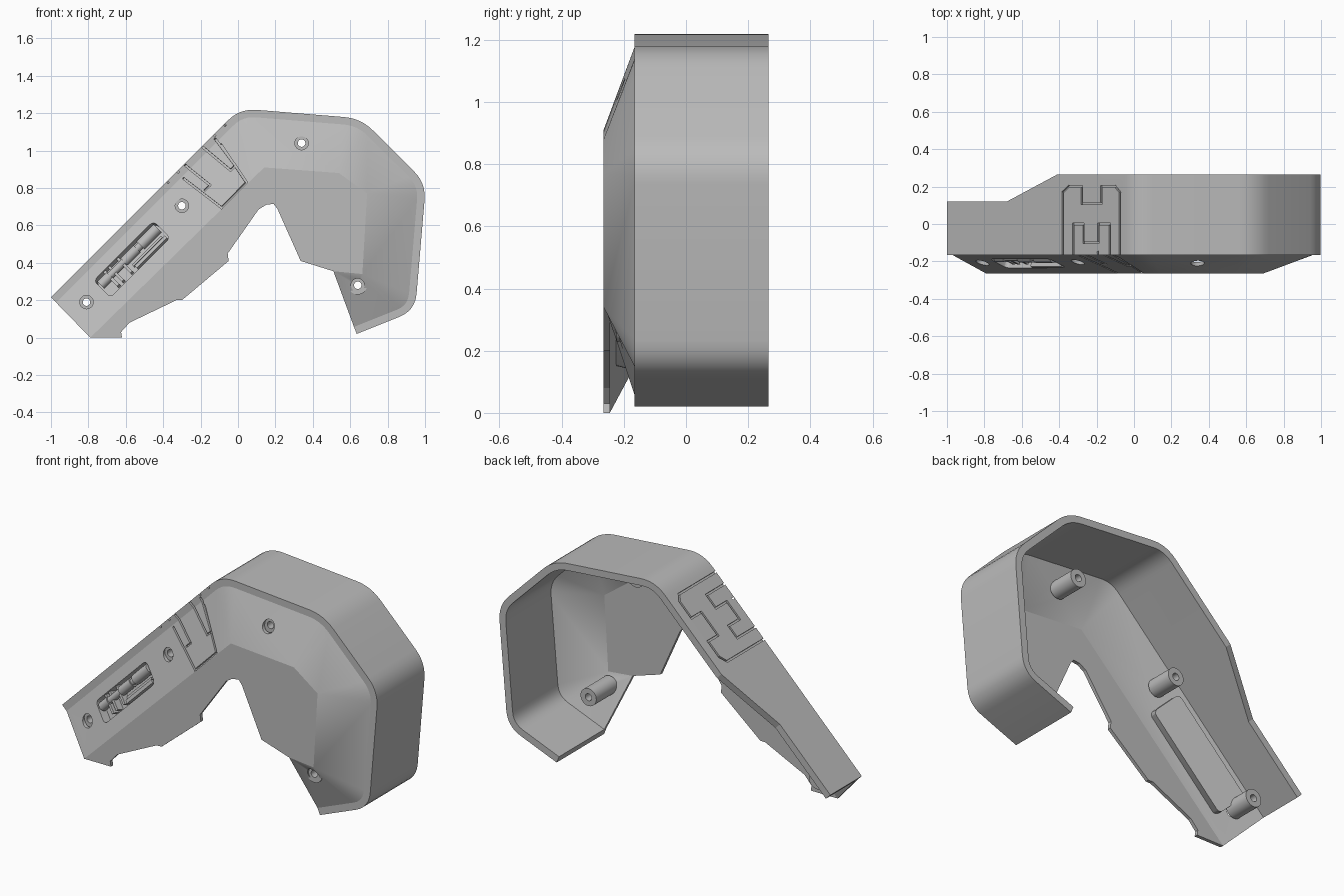
import bpy, bmesh, math
from mathutils import Matrix, Vector

if "Cube" in bpy.data.objects:
    bpy.data.objects.remove(bpy.data.objects["Cube"])

grey = bpy.data.materials.new("plain_grey")
grey.use_nodes = True
GREY = (0.5, 0.5, 0.5, 1)
grey.diffuse_color = GREY
grey.node_tree.nodes["Principled BSDF"].inputs["Base Color"].default_value = GREY

RIM, FRONT, BACK, THICK, LIP = -0.165, -0.265, 0.265, 0.02, 0.04
ARC = 7


def finish(name, bm, matrix=None):
    bmesh.ops.recalc_face_normals(bm, faces=bm.faces)
    mesh = bpy.data.meshes.new(name)
    bm.to_mesh(mesh)
    bm.free()
    if matrix:
        mesh.transform(matrix)
    mesh.materials.append(grey)
    ob = bpy.data.objects.new(name, mesh)
    bpy.context.collection.objects.link(ob)
    return ob


def activate(ob):
    bpy.ops.object.select_all(action='DESELECT')
    ob.select_set(True)
    bpy.context.view_layer.objects.active = ob


def cut(ob, cutter):
    mod = ob.modifiers.new("cut", 'BOOLEAN')
    mod.operation, mod.solver, mod.object = 'DIFFERENCE', 'EXACT', cutter
    mod.use_self = True
    activate(ob)
    bpy.ops.object.modifier_apply(modifier=mod.name)


def smooth(ob, degrees):
    activate(ob)
    bpy.ops.object.shade_smooth_by_angle(angle=math.radians(degrees))


def add_box(bm, centre, size, turn=0):
    m = Matrix.Translation(centre) @ Matrix.Rotation(turn, 4, 'Z') @ Matrix.Diagonal((*size, 1))
    return bmesh.ops.create_cube(bm, size=1, matrix=m)["verts"]


def add_rod(bm, centre, radius, length, axis):
    m = Matrix.Translation(centre) @ Matrix.Rotation(math.pi / 2, 4, axis)
    bmesh.ops.create_cone(bm, cap_ends=True, segments=32, radius1=radius,
                          radius2=radius, depth=length, matrix=m)


def add_grooves(bm, points, width=0.011, depth=0.024):
    for p, q in zip(points, points[1:]):
        p, q = Vector(p), Vector(q)
        d = q - p
        mid = (p + q) / 2
        add_box(bm, (mid.x, mid.y, 0), (d.length + width, width, depth), math.atan2(d.y, d.x))


# Rounded rim path
corners = [Vector(c) for c in ((-1, 0.215), (0.01, 1.225), (0.657, 1.172),
                               (1.005, 0.825), (0.947, 0.145), (0.635, 0.02))]
outer = [corners[0]]
for a, b, c in zip(corners, corners[1:], corners[2:]):
    p, q = b + (a - b).normalized() * 0.09, b + (c - b).normalized() * 0.09
    for i in range(ARC):
        t = i / (ARC - 1)
        outer.append(p * (1 - t) ** 2 + b * 2 * t * (1 - t) + q * t * t)
outer.append(corners[-1])
# Points where the back edge of the wall steps down along the arm
ARM = corners[0]
steps = [Vector((x, x + 1.215)) for x in (-0.68, -0.41)]


def inset(path):
    result = []
    for i, p in enumerate(path):
        d = (path[min(i + 1, len(path) - 1)] - path[max(i - 1, 0)]).normalized()
        result.append(p + Vector((d.y, -d.x)) * LIP)
    return result


inner = inset(outer)


# Side wall
def back_edge(x):
    return 0.12 + (BACK - 0.12) * min(1, max(0, (x + 0.68) / 0.27))


wall_path = outer[:1] + steps + outer[1:]
bm = bmesh.new()
rings = []
for o, n in zip(wall_path, inset(wall_path)):
    y = back_edge(o.x)
    rings.append([bm.verts.new(v) for v in ((o.x, RIM, o.y), (o.x, y, o.y),
                                            (n.x, y, n.y), (n.x, RIM, n.y))])
for r, s in zip(rings, rings[1:]):
    for k in range(4):
        bm.faces.new((r[k], r[k - 1], s[k - 1], s[k]))
bm.faces.new(rings[0])
bm.faces.new(rings[-1])
wall = finish("side_wall", bm)

# Faceted front cover: sloping border around a flat middle
crease = [(-0.79, 0), (0.14, 0.91), (0.54, 0.88), (0.69, 0.77), (0.665, 0.34), (0.51, 0.355)]
lower_edge = [(-0.62, 0), (-0.625, 0.03), (-0.58, 0.08), (-0.33, 0.2), (-0.3, 0.2),
              (-0.05, 0.41), (-0.055, 0.45), (0.11, 0.685), (0.15, 0.71), (0.19, 0.715),
              (0.21, 0.69), (0.335, 0.41)]
bm = bmesh.new()
edge = [bm.verts.new((p.x, RIM, p.y)) for p in inner]
fold = [bm.verts.new((x, FRONT, z)) for x, z in crease]
low = [bm.verts.new((x, FRONT, z)) for x, z in lower_edge]
last = len(edge) - 1


def fold_of(i):
    return fold[0] if i == 0 else fold[5] if i == last else fold[(i - 1) // ARC + 1]


for i in range(last):
    a, b = fold_of(i), fold_of(i + 1)
    bm.faces.new([edge[i], edge[i + 1], b] + ([a] if a is not b else []))
bm.faces.new([fold[0]] + low + fold[:0:-1])
extruded = bmesh.ops.extrude_face_region(bm, geom=bm.faces[:], use_keep_orig=True)
for v in extruded["geom"]:
    if isinstance(v, bmesh.types.BMVert):
        v.co.y += THICK
cover = finish("front_cover", bm)

# Frames lying on the arm's sloping strip and on its outer wall
u = Vector((1, 0, 1)).normalized()
out = Vector((-1, 0, 1)).normalized()
w = (-out * 0.275 + Vector((0, FRONT - RIM, 0))).normalized()


def frame(a, b, origin):
    m = Matrix((a, b, a.cross(b))).transposed().to_4x4()
    return Matrix.Translation(origin) @ m


base = Vector((ARM.x, 0, ARM.y))
strip = frame(w, u, base - out * LIP + Vector((0, RIM, 0)))
top = frame(u, Vector((0, 1, 0)), base)


def on_strip(x, z):
    s, d = (x + 1 + z - 0.215) / 2 ** 0.5, (x + 1 - z + 0.215) / 2 ** 0.5
    return ((d - LIP) / 0.94, s)


def on_top(x, y):
    return ((x + 1) * 2 ** 0.5, y)


# Panel seams
bm = bmesh.new()
for line in ([(-0.38, -0.17), (-0.38, 0.17), (-0.35, 0.2), (-0.28, 0.2), (-0.28, 0.11),
              (-0.175, 0.11), (-0.175, 0.2), (-0.1, 0.2), (-0.075, 0.17), (-0.075, -0.17)],
             [(-0.325, -0.17), (-0.325, 0), (-0.27, 0), (-0.27, -0.1), (-0.19, -0.1),
              (-0.19, 0), (-0.13, 0), (-0.13, -0.17)]):
    add_grooves(bm, [on_top(*p) for p in line])
top_seams = finish("top_seam_cutter", bm, top)
bm = bmesh.new()
for line in ([(-0.29, 0.85), (-0.088, 0.695), (0.045, 0.83), (-0.09, 1.03)],
             [(-0.28, 0.92), (-0.15, 0.815), (-0.175, 0.79)],
             [(-0.19, 1.02), (-0.04, 0.895), (-0.015, 0.92), (-0.12, 1.06)]):
    add_grooves(bm, [on_strip(*p) for p in line])
front_seams = finish("front_seam_cutter", bm, strip)

# Recessed window with a raised pad behind it
WT, WS = 0.13, 0.45


def rounded_block(name, size, z):
    bm = bmesh.new()
    add_box(bm, (WT, WS, z), size)
    upright = [e for e in bm.edges if abs(e.verts[0].co.z - e.verts[1].co.z) > 0.01]
    bmesh.ops.bevel(bm, geom=upright, offset=0.025, segments=4, affect='EDGES', profile=0.5)
    return finish(name, bm, strip)


window = rounded_block("window_cutter", (0.135, 0.45, 0.12), 0.01)
pad = rounded_block("window_pad", (0.175, 0.61, 0.055), -0.04)
cut(pad, window)

# Screw holes and hollow posts
posts = {"upper": (0.34, 1.04, -0.211), "lower_right": (0.64, 0.28, -0.243),
         "arm_upper": (-0.3, 0.705, -0.204), "arm_lower": (-0.81, 0.19, -0.205)}
bm = bmesh.new()
for x, z, y in posts.values():
    add_rod(bm, (x, y, z), 0.036, 0.2, 'X')
holes = finish("hole_cutter", bm)
for name, (x, z, y) in posts.items():
    bm = bmesh.new()
    loops = [[bm.verts.new((x + r * math.cos(a), yy, z + r * math.sin(a)))
              for a in (math.tau * k / 32 for k in range(32))]
             for r, yy in ((0.05, y + 0.02), (0.05, -0.03), (0.02, -0.03), (0.02, y + 0.02))]
    for j in range(4):
        for k in range(32):
            bm.faces.new((loops[j][k], loops[j][k - 1], loops[j - 1][k - 1], loops[j - 1][k]))
    smooth(finish(name + "_screw_post", bm), 30)
cut(pad, holes)

for cutter in (holes, window, front_seams):
    cut(cover, cutter)
for cutter in (top_seams, front_seams):
    cut(wall, cutter)
for cutter in (holes, window, top_seams, front_seams):
    bpy.data.objects.remove(cutter)
for ob in (wall, cover, pad):
    smooth(ob, 20)

# Pipe, clamps and rail inside the window
bm = bmesh.new()
for s, length, radius in ((0.45, 0.42, 0.02), (0.6, 0.13, 0.03), (0.46, 0.1, 0.027), (0.27, 0.07, 0.026)):
    add_rod(bm, (0.1, s, -0.022), radius, length, 'X')
smooth(finish("window_pipe", bm, strip), 30)
bm = bmesh.new()
for s in (0.3, 0.335, 0.4):
    add_box(bm, (0.12, s, -0.028), (0.11, 0.016, 0.04))
add_box(bm, (0.177, 0.55, -0.02), (0.02, 0.23, 0.05))
add_box(bm, (0.152, 0.54, -0.03), (0.012, 0.22, 0.03))
finish("window_clamps_and_rail", bm, strip)
